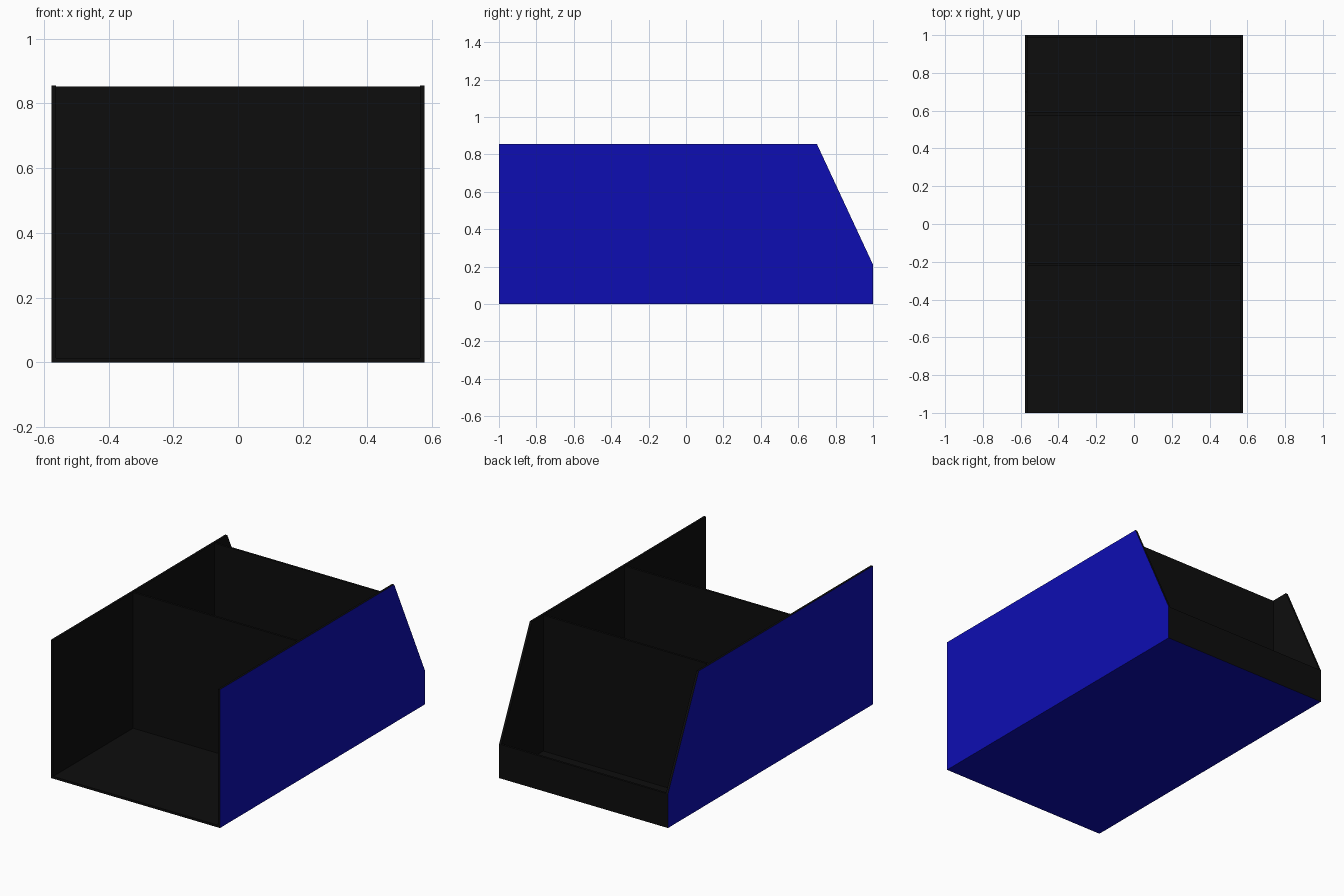
import bpy
import bmesh

if "Cube" in bpy.data.objects:
    bpy.data.objects.remove(bpy.data.objects["Cube"])

HALF_W, HALF_L, TOP, LIP, T = 0.577, 1.0, 0.855, 0.21, 0.014


def material(name, rgb):
    m = bpy.data.materials.new(name)
    m.use_nodes = True
    m.diffuse_color = (*rgb, 1)
    m.node_tree.nodes["Principled BSDF"].inputs["Base Color"].default_value = (*rgb, 1)
    return m


black = material("black", (0.004, 0.004, 0.004))
blue = material("blue", (0.004, 0.004, 0.45))


def panel(name, x0, x1, profile, is_blue=None):
    """Extrude a (y, z) profile from x0 to x1; is_blue picks the blue faces by normal."""
    bm = bmesh.new()
    base = bm.faces.new([bm.verts.new((x0, y, z)) for y, z in profile])
    swept = bmesh.ops.extrude_face_region(bm, geom=[base])["geom"]
    moved = [v for v in swept if isinstance(v, bmesh.types.BMVert)]
    bmesh.ops.translate(bm, verts=moved, vec=(x1 - x0, 0, 0))
    bmesh.ops.recalc_face_normals(bm, faces=bm.faces)
    for f in bm.faces:
        f.material_index = int(bool(is_blue and is_blue(f.normal)))
    mesh = bpy.data.meshes.new(name)
    bm.to_mesh(mesh)
    bm.free()
    mesh.materials.append(black)
    mesh.materials.append(blue)
    obj = bpy.data.objects.new(name, mesh)
    bpy.context.collection.objects.link(obj)


def rect(y0, y1, z0, z1):
    return [(y0, z0), (y1, z0), (y1, z1), (y0, z1)]


# Side walls with sloped back corner, blue on the outside and underneath
side = [(-HALF_L, 0), (HALF_L, 0), (HALF_L, LIP), (0.7, TOP), (-HALF_L, TOP)]
for name, s in (("left_wall", 1), ("right_wall", -1)):
    panel(name, s * (HALF_W - T), s * HALF_W, side,
          lambda n, s=s: n.x * s > 0.9 or n.z < -0.9)

# Floor, low back lip and the two dividers between the walls
inner = HALF_W - T
panel("floor", -inner, inner, rect(-HALF_L, HALF_L, 0, T), lambda n: n.z < -0.9)
panel("back_lip", -inner, inner, rect(HALF_L - T, HALF_L, T, LIP))
for name, y in (("front_divider", -0.22), ("back_divider", 0.575)):
    panel(name, -inner, inner, rect(y, y + T, T, TOP - 0.003))
